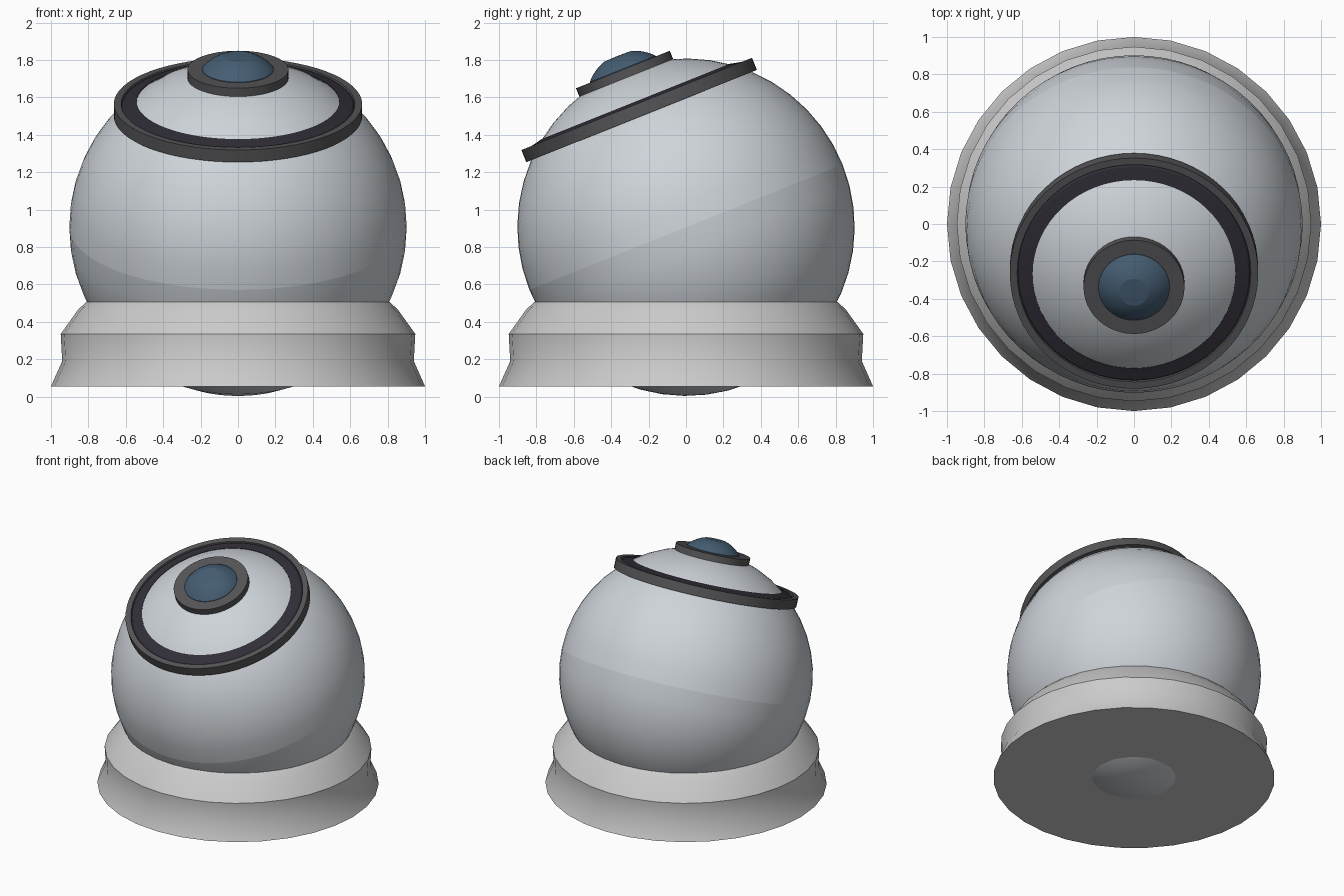
import bpy, bmesh
from math import sin, cos, pi, radians, sqrt

if "Cube" in bpy.data.objects:
    bpy.data.objects.remove(bpy.data.objects["Cube"])

TILT = radians(21.8)
CENTRE = (0, 0, 0.906)
R = 0.902


def material(name, r, g, b):
    m = bpy.data.materials.new(name)
    m.diffuse_color = (r, g, b, 1)
    m.use_nodes = True
    m.node_tree.nodes["Principled BSDF"].inputs["Base Color"].default_value = m.diffuse_color
    return m


shell_grey = material("shell_grey", 0.62, 0.66, 0.70)
dark_grey = material("dark_grey", 0.09, 0.09, 0.095)
dark_violet = material("dark_violet", 0.03, 0.027, 0.038)
glass_blue = material("glass_blue", 0.06, 0.11, 0.17)


def lathe(name, profile, segs, mat=None, tilted=True, closed=False, angle=30):
    """Spin (radius, height) points about z; radius 0 makes a pole."""
    bm = bmesh.new()
    rings = []
    for r, z in profile:
        n = 1 if r < 1e-6 else segs
        rings.append([bm.verts.new((r * sin(2 * pi * i / segs), -r * cos(2 * pi * i / segs), z))
                      for i in range(n)])
    pairs = list(zip(rings, rings[1:]))
    if closed:
        pairs.append((rings[-1], rings[0]))
    for a, b in pairs:
        for i in range(segs):
            j = (i + 1) % segs
            if len(a) == 1:
                bm.faces.new((a[0], b[j], b[i]))
            elif len(b) == 1:
                bm.faces.new((a[i], a[j], b[0]))
            else:
                bm.faces.new((a[i], a[j], b[j], b[i]))
    bmesh.ops.recalc_face_normals(bm, faces=bm.faces)
    mesh = bpy.data.meshes.new(name)
    bm.to_mesh(mesh)
    bm.free()
    ob = bpy.data.objects.new(name, mesh)
    bpy.context.collection.objects.link(ob)
    if mat:
        mesh.materials.append(mat)
    if tilted:
        ob.location = CENTRE
        ob.rotation_euler.x = TILT
    bpy.ops.object.select_all(action='DESELECT')
    ob.select_set(True)
    bpy.context.view_layer.objects.active = ob
    bpy.ops.object.shade_smooth_by_angle(angle=radians(angle))
    return ob


def arc(radius, a0, a1, n, zc=0):
    """Points on a circle, angle measured from the bottom pole."""
    pts = []
    for i in range(n + 1):
        a = a0 + (a1 - a0) * i / n
        pts.append((max(radius * sin(a), 0), zc - radius * cos(a)))
    return pts


# base collar, closed underneath
lathe("base", [(0, 0.055), (1.0, 0.055), (0.94, 0.19), (0.948, 0.335),
               (0.855, 0.465), (0.81, 0.507), (0.77, 0.507)], 32, tilted=False)

# ball housing in two shells meeting at the tilted equator
lathe("lower_shell", arc(R, 0, pi / 2, 12), 64, shell_grey)
lathe("upper_shell", arc(R, pi / 2, pi, 12), 64, shell_grey)

# rim around the face, with its inset dark band
lathe("face_rim", [(0.62, 0.64), (0.664, 0.64), (0.664, 0.71), (0.625, 0.71),
                   (0.62, 0.695)], 64, dark_grey, closed=True)
lathe("face_band", [(0.622, 0.65), (0.622, 0.698), (0.612, 0.708), (0.542, 0.724),
                    (0.54, 0.65)], 64, dark_violet, closed=True)

# lens mount and domed lens with a flat centre
lathe("lens_mount", [(0.18, 0.86), (0.27, 0.86), (0.27, 0.908), (0.19, 0.908)],
      48, dark_grey, closed=True)
LENS_R = 0.255
start = pi - 0.84
end = pi - 0.31
lathe("lens", [(0.19, 0.88)] + arc(LENS_R, start, end, 6, 0.741) + [(0, 0.986)],
      48, glass_blue, angle=15)
